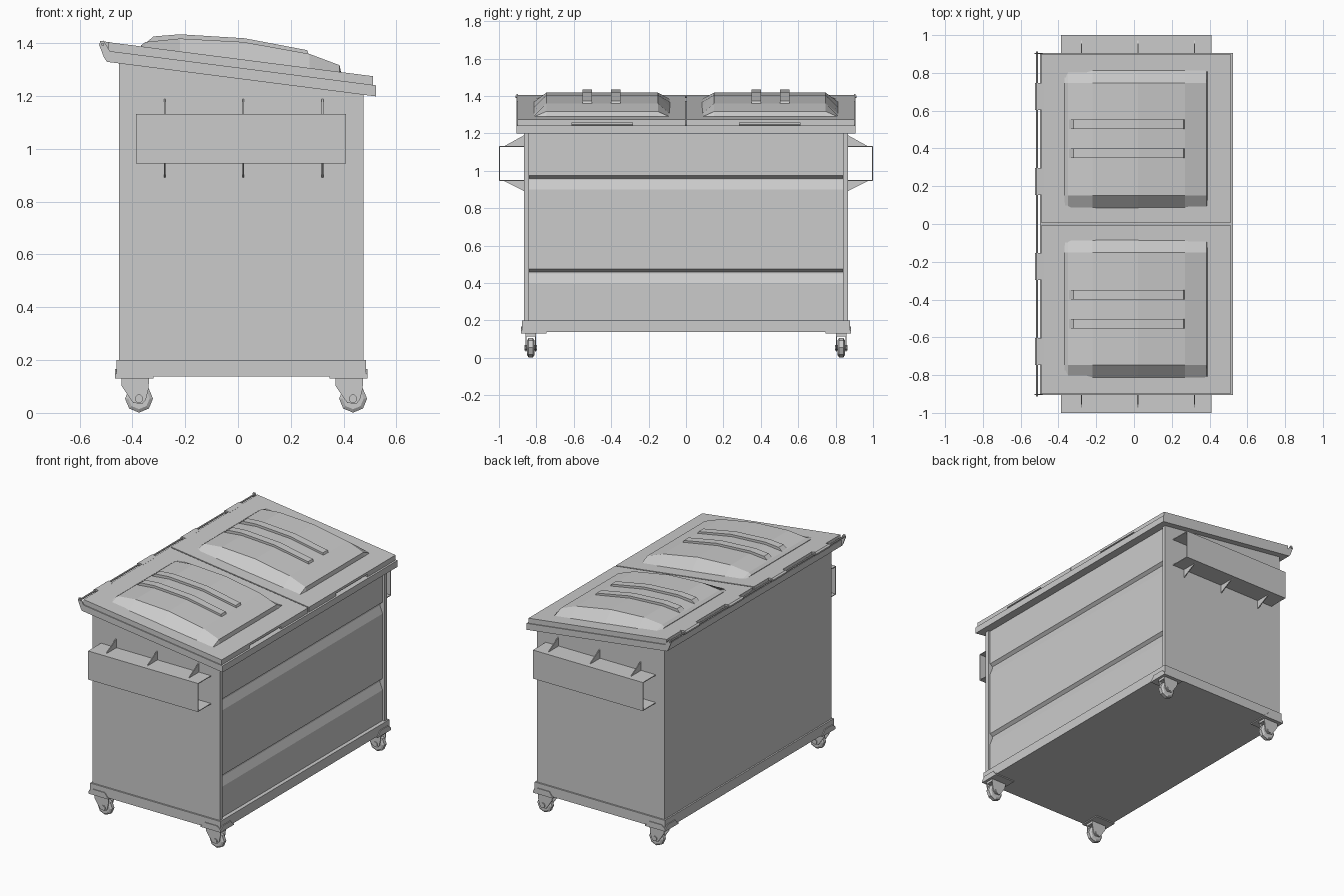
import bpy, bmesh
from math import cos, sin, tau

if "Cube" in bpy.data.objects:
    bpy.data.objects.remove(bpy.data.objects["Cube"])

SLOPE = -0.1284          # fall of the lid from back (-x) to front (+x)


def slope(x, z0):
    return z0 + SLOPE * x


def make(name, bm):
    bmesh.ops.recalc_face_normals(bm, faces=bm.faces)
    me = bpy.data.meshes.new(name)
    bm.to_mesh(me)
    bm.free()
    ob = bpy.data.objects.new(name, me)
    bpy.context.collection.objects.link(ob)
    return ob


def loft(name, rings):
    """Skin closed rings of equal length and cap both ends."""
    bm = bmesh.new()
    rows = [[bm.verts.new(p) for p in r] for r in rings]
    n = len(rows[0])
    for a, b in zip(rows, rows[1:]):
        for i in range(n):
            bm.faces.new((a[i], a[(i + 1) % n], b[(i + 1) % n], b[i]))
    bm.faces.new(rows[0])
    bm.faces.new(rows[-1])
    return make(name, bm)


def prism(name, pts, a, b, axis='y'):
    """Extrude a profile: (x, z) along y, (y, z) along x, (x, y) along z."""
    put = {'y': lambda p, t: (p[0], t, p[1]),
           'x': lambda p, t: (t, p[0], p[1]),
           'z': lambda p, t: (p[0], p[1], t)}[axis]
    return loft(name, [[put(p, t) for p in pts] for t in (a, b)])


def box(name, x0, x1, y0, y1, z0, z1):
    return prism(name, [(x0, y0), (x1, y0), (x1, y1), (x0, y1)], z0, z1, 'z')


def lathe(name, c, prof, n, turn=0.0):
    """Revolve (offset, radius) pairs about a y axis through c."""
    return loft(name, [[(c[0] + r * cos(tau * (i + turn) / n), c[1] + o,
                         c[2] + r * sin(tau * (i + turn) / n)) for i in range(n)]
                       for o, r in prof])


def slab(x0, x1, lo, hi):
    return [(x0, slope(x0, lo)), (x1, slope(x1, lo)), (x1, slope(x1, hi)), (x0, slope(x0, hi))]


# Body with two pressed grooves in the front panel
panel = [(-0.45, 0.15), (0.46, 0.15)]
for z in (0.40, 0.90):
    panel += [(0.46, z), (0.44, z + 0.05), (0.44, z + 0.06), (0.46, z + 0.075)]
panel += [(0.46, slope(0.46, 1.275)), (-0.45, slope(-0.45, 1.275))]
prism("body", panel, -0.842, 0.842)
side = [(-0.45, 0.15), (0.475, 0.15), (0.475, slope(0.475, 1.275)), (-0.45, slope(-0.45, 1.275))]

# Base band and top rim
box("base_band", -0.46, 0.485, -0.876, 0.876, 0.137, 0.20)
prism("top_rim", slab(-0.497, 0.523, 1.266, 1.308), -0.906, 0.906)

# Dome outline (x, top height)
DOME = [(-0.368, 1.392), (-0.35, 1.405), (-0.22, 1.418), (0.02, 1.405),
        (0.27, 1.36), (0.385, 1.317), (0.39, 1.292)]
RIB = [(-0.345, 1.405), (-0.32, 1.426), (-0.22, 1.434), (0.025, 1.419),
       (0.262, 1.374), (0.272, 1.35), (0.02, 1.39), (-0.22, 1.40)]

for s, tag in ((-1, "left"), (1, "right")):
    prism("side_wall_" + tag, side, s * 0.84, s * 0.866)

    # Lid slab with a hand slot under its front edge
    whole = slab(-0.49, 0.512, 1.308, 1.341)
    notch = [whole[0], (0.47, slope(0.47, 1.308)), (0.47, slope(0.47, 1.325)),
             (0.512, slope(0.512, 1.325)), whole[2], whole[3]]
    for i, (a, b, prof) in enumerate(((0.004, 0.285, whole), (0.285, 0.61, notch),
                                      (0.61, 0.9, whole))):
        prism(f"lid_{tag}_{i}", prof, s * a, s * b)

    # Raised lid dome with stiffening ribs
    rings = []
    for x, z in DOME:
        base = slope(x, 1.335)
        rings.append([(x, s * 0.08, base), (x, s * 0.15, z),
                      (x, s * 0.747, z), (x, s * 0.82, base)])
    loft("lid_dome_" + tag, rings)
    for y in (0.35, 0.503):
        prism("lid_rib_" + tag, RIB, s * y, s * (y + 0.05))

    # Hinge knuckles and end bracket
    for y in (0.225, 0.675):
        prism("hinge_tab_" + tag,
              [(-0.48, 1.37), (-0.505, 1.38), (-0.522, 1.388), (-0.525, 1.40),
               (-0.515, 1.408), (-0.48, 1.403)], s * y - 0.072, s * y + 0.072)
    prism("hinge_bracket_" + tag,
          [(-0.485, 1.335), (-0.497, 1.33), (-0.507, 1.345), (-0.526, 1.393), (-0.522, 1.408),
           (-0.51, 1.41), (-0.503, 1.40), (-0.485, 1.37)], s * 0.899, s * 0.906)

    # Fork pocket: C-shaped channel, open at both ends
    t = 0.005
    prism("fork_pocket_" + tag,
          [(s * y, z) for y, z in ((0.86, 1.132), (1.0, 1.132), (1.0, 0.945), (0.86, 0.945),
                                   (0.86, 0.945 + t), (1 - t, 0.945 + t),
                                   (1 - t, 1.132 - t), (0.86, 1.132 - t))],
          -0.387, 0.41, 'x')
    for x in (-0.278, 0.02, 0.32):
        for z, tip in ((1.13, 1.193), (0.947, 0.888)):
            prism("pocket_gusset_" + tag,
                  [(s * 0.86, z), (s * 0.975, z), (s * 0.86, tip)], x - 0.003, x + 0.003, 'x')

    # Casters and corner brackets
    for x, edge, d in ((-0.375, -0.466, 1), (0.436, 0.491, -1)):
        y = s * 0.83
        prism("corner_plate_side",
              [(edge, 0.13), (edge + d * 0.145, 0.13), (edge + d * 0.115, 0.167),
               (edge + d * 0.025, 0.167), (edge, 0.145)], s * 0.87, s * 0.881)
        prism("corner_plate_end",
              [(s * 0.881, 0.13), (s * 0.745, 0.13), (s * 0.775, 0.167),
               (s * 0.855, 0.167), (s * 0.881, 0.145)], edge, edge + d * 0.01, 'x')
        box("corner_plate_bottom", edge, edge + d * 0.145, s * 0.745, s * 0.881, 0.13, 0.14)
        fork = [(x + u, z) for u, z in ((-0.067, 0.13), (-0.066, 0.102), (-0.038, 0.06),
                                        (-0.022, 0.038), (0.012, 0.034), (0.026, 0.05),
                                        (0.036, 0.09), (0.038, 0.13))]
        for o in (-0.025, 0.025):
            prism("caster_fork", fork, y + o - 0.003, y + o + 0.003)
        box("caster_fork_top", x - 0.067, x + 0.038, y - 0.028, y + 0.028, 0.115, 0.132)
        c = (x, y, 0.054)
        lathe("caster_wheel", c, ((-0.019, 0.04), (-0.011, 0.053), (0.011, 0.053),
                                  (0.019, 0.04)), 8)
        lathe("caster_axle", c, ((-0.034, 0.016), (0.034, 0.016)), 8, 0.5)

# Hinge rod
lathe("hinge_rod", (-0.513, 0, 1.396), ((-0.912, 0.006), (0.912, 0.006)), 8)
